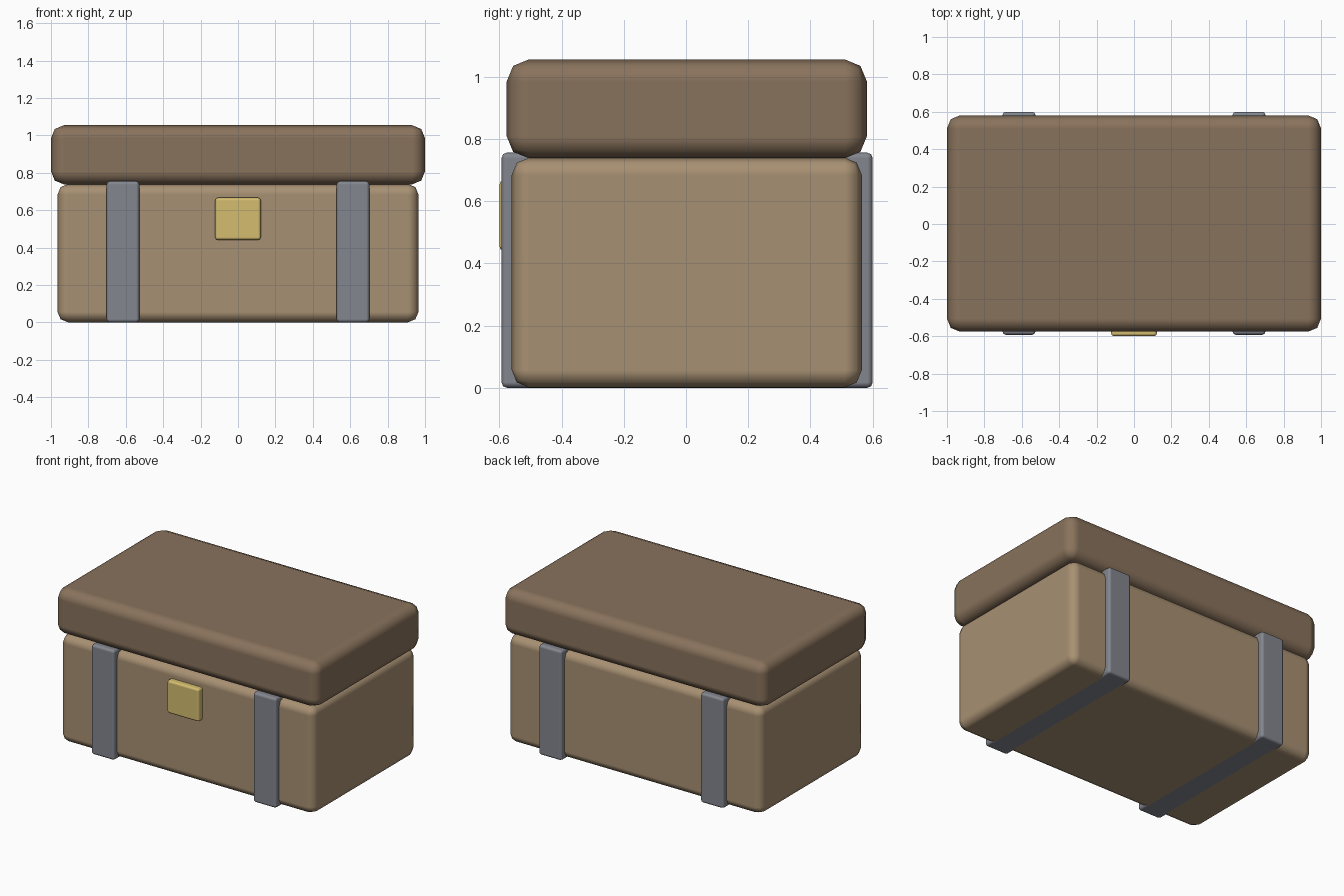
import bpy
import bmesh
from mathutils import Vector

if "Cube" in bpy.data.objects:
    bpy.data.objects.remove(bpy.data.objects["Cube"])


def material(name, rgb):
    m = bpy.data.materials.new(name)
    m.diffuse_color = (*rgb, 1)
    m.use_nodes = True
    m.node_tree.nodes["Principled BSDF"].inputs["Base Color"].default_value = m.diffuse_color
    return m


def rounded_box(name, lo, hi, bevel, mat):
    """Box between two corners with soft two-segment edges."""
    lo, hi = Vector(lo), Vector(hi)
    bm = bmesh.new()
    bmesh.ops.create_cube(bm, size=1)
    bmesh.ops.scale(bm, vec=hi - lo, verts=bm.verts)
    for f in bm.faces:
        f.smooth = True
    mesh = bpy.data.meshes.new(name)
    bm.to_mesh(mesh)
    bm.free()
    mesh.materials.append(mat)
    obj = bpy.data.objects.new(name, mesh)
    obj.location = (lo + hi) / 2
    bpy.context.collection.objects.link(obj)
    mod = obj.modifiers.new("soft_edges", "BEVEL")
    mod.width = bevel
    mod.segments = 2
    mod.limit_method = 'NONE'
    mod.harden_normals = True
    return obj


light_wood = material("light_wood", (0.39, 0.28, 0.17))
dark_wood = material("dark_wood", (0.25, 0.17, 0.107))
iron = material("iron", (0.23, 0.24, 0.275))
brass = material("brass", (0.66, 0.51, 0.16))

# Chest body and overhanging lid
rounded_box("chest_body", (-0.965, -0.56, 0.001), (0.965, 0.565, 0.74), 0.056, light_wood)
rounded_box("chest_lid", (-1.0, -0.576, 0.738), (1.0, 0.581, 1.055), 0.07, dark_wood)

# Straps wrapping the front, bottom and back
for side, x in (("left", -0.615), ("right", 0.615)):
    rounded_box(f"{side}_strap", (x - 0.088, -0.593, 0), (x + 0.088, 0.6, 0.756), 0.018, iron)

# Latch plate on the front
rounded_box("latch_plate", (-0.122, -0.6, 0.441), (0.122, -0.53, 0.667), 0.015, brass)
